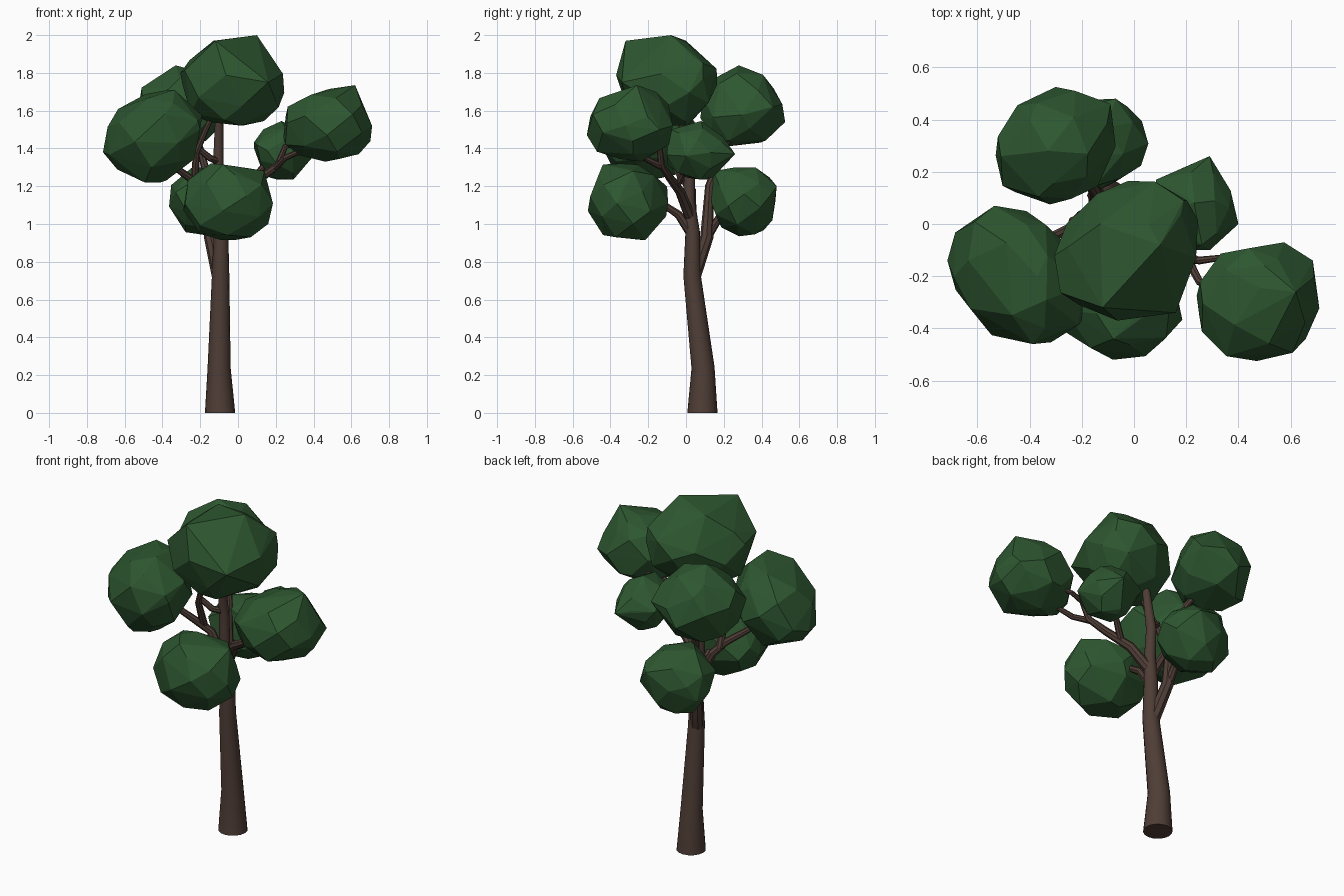
import bpy, bmesh, math, random
from mathutils import Vector


def material(name, rgb):
    m = bpy.data.materials.new(name)
    m.diffuse_color = (*rgb, 1)
    return m


BARK = material("bark_brown", (0.078, 0.047, 0.037))
LEAF = material("leaf_green", (0.027, 0.095, 0.03))


def finish(bm, name, mat):
    bmesh.ops.recalc_face_normals(bm, faces=bm.faces[:])
    me = bpy.data.meshes.new(name)
    bm.to_mesh(me)
    bm.free()
    ob = bpy.data.objects.new(name, me)
    bpy.context.collection.objects.link(ob)
    me.materials.append(mat)
    return ob


def limb(name, path, sides=8):
    """Tapered tube through (x, y, z, radius) points, capped at both ends."""
    bm = bmesh.new()
    pts = [Vector(p[:3]) for p in path]
    rings = []
    for i, p in enumerate(pts):
        d = (pts[min(i + 1, len(pts) - 1)] - pts[max(i - 1, 0)]).normalized()
        if i == 0 and p.z == 0:
            d = Vector((0, 0, 1))
        u = Vector((0, 1, 0)).cross(d).normalized()
        v = d.cross(u)
        r = path[i][3]
        rings.append([bm.verts.new(p + r * (u * math.cos(a) + v * math.sin(a)))
                      for a in (2 * math.pi * k / sides for k in range(sides))])
    for a, b in zip(rings, rings[1:]):
        for k in range(sides):
            n = (k + 1) % sides
            bm.faces.new((a[k], a[n], b[n], b[k]))
    bm.faces.new(rings[0])
    bm.faces.new(rings[-1])
    return finish(bm, name, BARK)


def foliage(name, lo, hi, seed, corners=(), tilt=0.0, skew=0.0):
    """Faceted leaf clump: hull of scattered sphere points, leaned by tilt (z)
    and skew (y) along x, then fitted to a box."""
    rng = random.Random(seed)
    n, pts = 30, []
    spin = rng.uniform(0, 6.28)
    for i in range(n):
        z = 1 - 2 * (i + 0.5) / n
        r, a = math.sqrt(1 - z * z), i * 2.39996 + spin
        p = Vector((r * math.cos(a), r * math.sin(a), z))
        p += Vector([rng.uniform(-0.16, 0.16) for _ in range(3)])
        p = p.normalized() * rng.uniform(0.97, 1.05)
        p.z += tilt * p.x
        p.y += skew * p.x
        pts.append(p)
    mn = [min(p[k] for p in pts) for k in range(3)]
    mx = [max(p[k] for p in pts) for k in range(3)]
    fit = [[lo[k] + (p[k] - mn[k]) / (mx[k] - mn[k]) * (hi[k] - lo[k])
            for k in range(3)] for p in pts]
    bm = bmesh.new()
    for p in fit + list(corners):
        bm.verts.new(p)
    res = bmesh.ops.convex_hull(bm, input=bm.verts[:])
    inner = [g for g in res["geom_interior"] if isinstance(g, bmesh.types.BMVert)]
    bmesh.ops.delete(bm, geom=inner, context='VERTS')
    return finish(bm, name, LEAF)


# Trunk
trunk = limb("trunk", [(-0.095, 0.087, 0, 0.08), (-0.1, 0.09, 0.24, 0.061),
                       (-0.092, 0.032, 0.73, 0.046), (-0.09, 0.035, 0.96, 0.038),
                       (-0.1, 0.015, 1.12, 0.032), (-0.105, 0.02, 1.3, 0.028),
                       (-0.1, -0.015, 1.54, 0.022), (-0.07, -0.05, 1.65, 0.015)], 16)

# Branches
branches = {
    "back_branch": [(-0.1, 0.04, 0.72, 0.038), (-0.145, 0.11, 0.93, 0.035),
                    (-0.15, 0.125, 1.2, 0.024), (-0.2, 0.2, 1.4, 0.018), (-0.27, 0.27, 1.52, 0.013)],
    "back_low_branch": [(-0.15, 0.11, 0.93, 0.026), (-0.15, 0.18, 1.04, 0.02), (-0.15, 0.27, 1.1, 0.014)],
    "front_branch": [(-0.09, 0.035, 0.94, 0.028), (-0.08, -0.04, 1.05, 0.022),
                     (-0.07, -0.13, 1.11, 0.018), (-0.06, -0.25, 1.12, 0.013)],
    "left_branch": [(-0.1, 0.025, 1.0, 0.03), (-0.2, 0.03, 1.18, 0.024),
                    (-0.25, -0.02, 1.24, 0.021), (-0.36, -0.07, 1.32, 0.017), (-0.43, -0.16, 1.42, 0.012)],
    "left_upper_branch": [(-0.23, 0.01, 1.21, 0.022), (-0.22, -0.06, 1.38, 0.018),
                          (-0.17, -0.1, 1.5, 0.015), (-0.1, -0.1, 1.65, 0.011)],
    "middle_branch": [(-0.21, -0.05, 1.4, 0.016), (-0.15, -0.03, 1.35, 0.018), (-0.1, 0.015, 1.33, 0.018)],
    "right_branch": [(-0.095, 0.025, 1.03, 0.03), (0.0, -0.03, 1.17, 0.027),
                     (0.13, -0.09, 1.25, 0.022), (0.21, -0.13, 1.31, 0.019),
                     (0.25, -0.14, 1.41, 0.015), (0.33, -0.13, 1.43, 0.013), (0.42, -0.2, 1.48, 0.01)],
    "right_twig": [(0.2, -0.125, 1.3, 0.018), (0.25, -0.22, 1.35, 0.016), (0.4, -0.27, 1.42, 0.012)],
    "right_back_branch": [(0.05, -0.05, 1.2, 0.02), (0.13, 0.0, 1.3, 0.016), (0.2, 0.06, 1.36, 0.012)],
}
for name, path in branches.items():
    limb(name, path)

# Rounded bark
for ob in list(bpy.context.collection.objects):
    bpy.ops.object.select_all(action='DESELECT')
    bpy.context.view_layer.objects.active = ob
    ob.select_set(True)
    bpy.ops.object.shade_smooth_by_angle(angle=math.radians(30))

# Leaf clumps
foliage("top_foliage", (-0.295, -0.37, 1.52), (0.245, 0.165, 1.97), 1,
        [(-0.12, -0.32, 1.97), (0.1, -0.08, 2.0), (-0.13, 0.0, 1.97),
         (-0.305, -0.12, 1.8), (0.16, -0.34, 1.75), (0.19, 0.09, 1.85)], skew=0.25)
foliage("left_foliage", (-0.69, -0.46, 1.22), (-0.19, 0.07, 1.71), 2,
        [(-0.715, -0.14, 1.38), (-0.2, -0.37, 1.5), (-0.37, -0.2, 1.71),
         (-0.38, -0.2, 1.23)], tilt=0.12, skew=-0.25)
foliage("right_foliage", (0.24, -0.525, 1.33), (0.71, -0.07, 1.715), 3,
        [(0.62, -0.26, 1.735), (0.25, -0.35, 1.42), (0.64, -0.28, 1.37), (0.33, -0.3, 1.65),
         (0.5, -0.16, 1.7), (0.5, -0.09, 1.42), (0.685, -0.14, 1.5)])
foliage("front_low_foliage", (-0.29, -0.52, 0.915), (0.185, -0.095, 1.32), 4,
        [(-0.08, -0.44, 1.315), (0.14, -0.28, 1.28), (0.16, -0.28, 1.0)])
foliage("back_left_foliage", (-0.53, 0.075, 1.41), (-0.07, 0.51, 1.83), 5,
        [(-0.3, 0.525, 1.54), (-0.33, 0.28, 1.84), (-0.09, 0.46, 1.62)], skew=0.08)
foliage("back_low_foliage", (-0.365, 0.13, 0.935), (0.055, 0.475, 1.3), 6,
        [(-0.07, 0.48, 1.2), (-0.15, 0.145, 1.28), (-0.33, 0.19, 1.17)])
foliage("right_back_foliage", (0.085, -0.1, 1.235), (0.37, 0.22, 1.52), 7,
        [(0.29, 0.26, 1.37), (0.4, 0.0, 1.36), (0.23, 0.08, 1.545),
         (0.085, 0.17, 1.4), (0.1, -0.06, 1.42), (0.26, -0.08, 1.5)])
